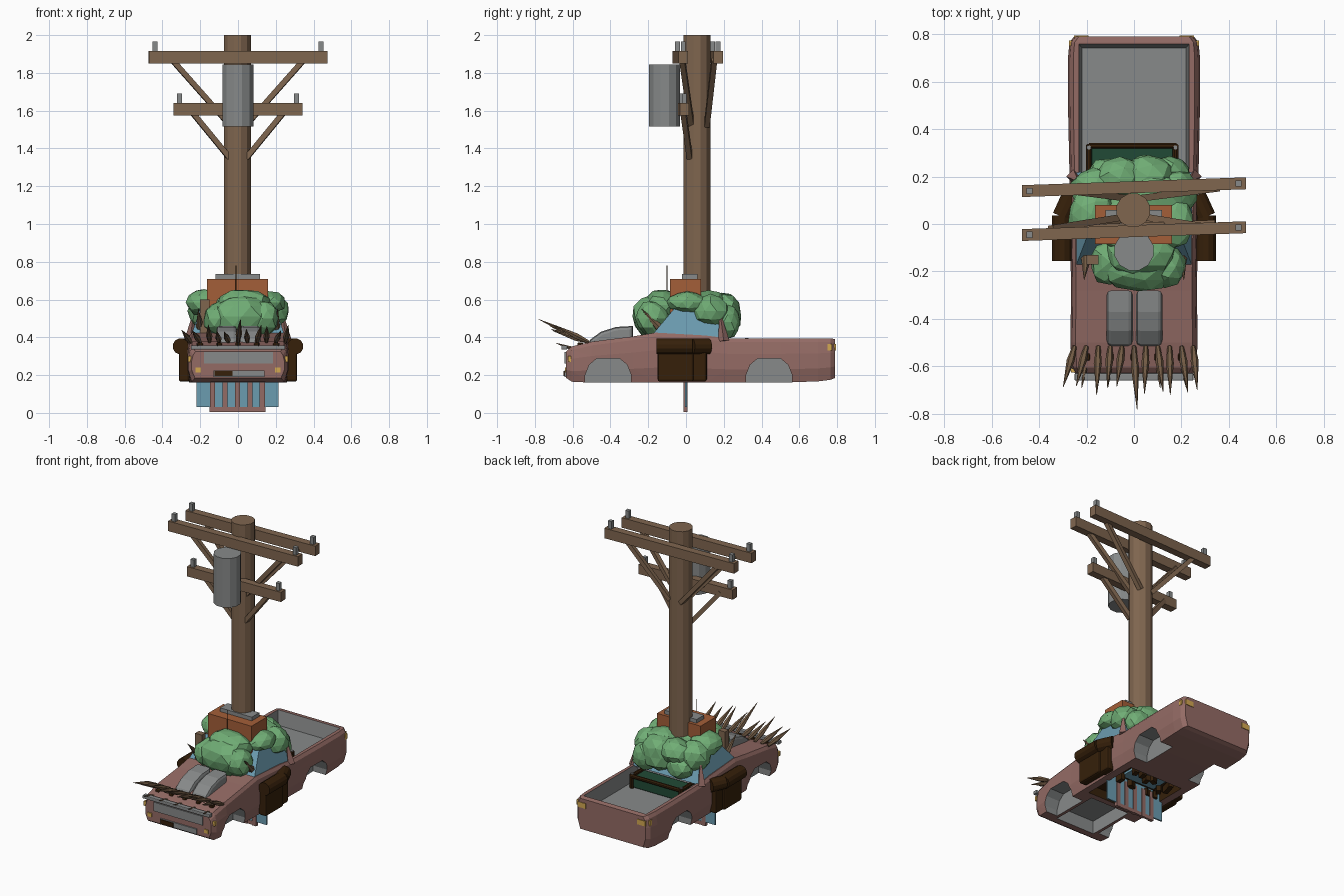
import bpy, bmesh, random
from math import pi, sin, radians
from mathutils import Vector, Matrix

random.seed(4)
cube = bpy.data.objects.get("Cube")
if cube:
    bpy.data.objects.remove(cube, do_unlink=True)


def material(name, *srgb):
    lin = [((c + 0.055) / 1.055) ** 2.4 for c in srgb] + [1]
    m = bpy.data.materials.new(name)
    m.use_nodes = True
    m.diffuse_color = lin
    m.node_tree.nodes["Principled BSDF"].inputs["Base Color"].default_value = lin
    return m


PINK = material("faded pink paint", .58, .42, .395)
WOOD = material("weathered wood", .50, .40, .31)
GREEN = material("leaf green", .44, .68, .46)
GREY = material("grey metal", .53, .54, .54)
BLUE = material("glass blue", .42, .61, .69)
LEATHER = material("dark brown leather", .21, .125, .04)
CLOTH = material("dark green cloth", .13, .29, .21)
CRATE = material("rust orange", .64, .37, .22)
LAMP = material("lamp yellow", .83, .66, .32)
SPIKE = material("dark wood", .45, .36, .27)


def finish(name, bm, *mats):
    bmesh.ops.recalc_face_normals(bm, faces=bm.faces)
    me = bpy.data.meshes.new(name)
    bm.to_mesh(me)
    bm.free()
    for m in mats:
        me.materials.append(m)
    ob = bpy.data.objects.new(name, me)
    bpy.context.collection.objects.link(ob)
    return ob


def box(name, lo, hi, mat, bevel=0, taper=1, yaw=0):
    bm = bmesh.new()
    lo, hi = Vector(lo), Vector(hi)
    bmesh.ops.create_cube(bm, size=1)
    for v in bm.verts:
        if v.co.z < 0:
            v.co.xy *= taper
        v.co = v.co * (hi - lo)
    if bevel:
        bmesh.ops.bevel(bm, geom=bm.edges[:], offset=bevel, segments=2, affect='EDGES', profile=.5)
    bm.transform(Matrix.Translation((lo + hi) / 2) @ Matrix.Rotation(radians(yaw), 4, 'Z'))
    return finish(name, bm, mat)


def rod(name, a, b, r1, mat, r2=None, n=12):
    a, b = Vector(a), Vector(b)
    d = b - a
    bm = bmesh.new()
    bmesh.ops.create_cone(bm, cap_ends=True, segments=n, radius1=r1,
                          radius2=r1 if r2 is None else r2, depth=d.length)
    turn = Matrix.Rotation(pi / n, 4, 'Z')
    bm.transform(Matrix.Translation((a + b) / 2) @ d.to_track_quat('Z', 'Y').to_matrix().to_4x4() @ turn)
    return finish(name, bm, mat)


def extrude_x(name, profile, x0, x1, mat, bevel=0):
    bm = bmesh.new()
    f = bm.faces.new([bm.verts.new((x0, y, z)) for y, z in profile])
    new = bmesh.ops.extrude_face_region(bm, geom=[f])["geom"]
    for v in new:
        if isinstance(v, bmesh.types.BMVert):
            v.co.x = x1
    if bevel:
        caps = [f] + [g for g in new if isinstance(g, bmesh.types.BMFace)]
        edges = {e for c in caps for e in c.edges}
        bmesh.ops.bevel(bm, geom=list(edges), offset=bevel, segments=2, affect='EDGES', profile=.5)
    return finish(name, bm, mat)


# Truck body lofted along its length: y, half width, bottom, top
stations = [(-.635, .245, .185, .325), (-.605, .262, .165, .352), (-.5, .268, .16, .377),
            (-.28, .265, .16, .405), (-.16, .267, .16, .425), (.1, .272, .16, .41),
            (.22, .272, .16, .395), (.5, .278, .16, .395), (.7, .278, .167, .395),
            (.765, .272, .175, .395), (.79, .252, .185, .39)]
bm = bmesh.new()
rings = []
for y, w, zb, zt in stations:
    h = zt - zb
    half = [(.93 * w, zb), (w, zb + .3 * h), (w, zb + .65 * h), (.97 * w, zt - .02), (.92 * w, zt)]
    pts = half + [(-x, z) for x, z in reversed(half)]
    rings.append([bm.verts.new((x, y, z)) for x, z in pts])
for a, b in zip(rings, rings[1:]):
    for i in range(len(a)):
        j = (i + 1) % len(a)
        bm.faces.new((a[i], a[j], b[j], b[i]))
bm.faces.new(rings[0])
bm.faces.new(rings[-1])
bmesh.ops.triangulate(bm, faces=bm.faces[:])
body = finish("truck_body", bm, PINK)

# Hollow out the wheel wells, bed, engine bay and cabin floor; no two cutters touch
cutters = []
well = [(-.122, .1), (-.122, .2), (-.1, .255), (-.06, .288), (.06, .288), (.1, .255), (.122, .2), (.122, .1)]
for y in (-.412, .44):
    for x0, x1 in ((.165, .4), (-.4, -.165)):
        cutters.append(extrude_x("wheel_cutter", [(y + a, z) for a, z in well], x0, x1, GREY))
cutters += [box("bed_cutter", (-.238, .17, .30), (.238, .765, .44), GREY, taper=.92),
            box("engine_cutter", (-.145, -.56, .1), (.145, -.23, .25), GREY),
            box("cabin_cutter", (-.2, -.19, .1), (.2, .21, .22), LEATHER)]
bpy.context.view_layer.objects.active = body
for c in cutters:
    c.hide_render = True
    mod = body.modifiers.new("cut", 'BOOLEAN')
    mod.operation, mod.solver, mod.object = 'DIFFERENCE', 'EXACT', c
    mod.material_mode = 'TRANSFER'
    bpy.ops.object.modifier_apply(modifier=mod.name)
for c in cutters:
    bpy.data.objects.remove(c, do_unlink=True)

# Cab with inset windows
bm = bmesh.new()
low = [bm.verts.new(p) for p in ((-.25, -.19, .4), (.25, -.19, .4), (.25, .22, .39), (-.25, .22, .39))]
top = [bm.verts.new(p) for p in ((-.2, -.06, .555), (.2, -.06, .555), (.2, .12, .555), (-.2, .12, .555))]
sides = [bm.faces.new((low[i], low[(i + 1) % 4], top[(i + 1) % 4], top[i])) for i in range(4)]
bm.faces.new(top)
bm.faces.new(low[::-1])
bmesh.ops.inset_individual(bm, faces=sides, thickness=.024, depth=0)
for f in sides:
    f.material_index = 1
finish("cab", bm, PINK, BLUE)

# Front end: trim, grille, plates, lamps
box("front_trim", (-.25, -.66, .335), (.25, -.628, .358), GREY, .005)
box("grille", (-.18, -.642, .262), (.185, -.63, .322), GREY)
box("front_bar", (-.13, -.643, .19), (.14, -.63, .225), GREY)
box("front_plate", (-.125, -.648, .195), (-.03, -.64, .222), LEATHER)
for s in (-1, 1):
    x = s * .21
    box("front_lamp", (x - .015, -.641, .215), (x + .015, -.63, .24), LAMP)
    x = s * .257
    box("side_lamp", (x - .008, -.625, .27), (x + .008, -.608, .30), LAMP)
    x = s * .255
    box("tail_lamp", (x - .018, .75, .33), (x + .018, .772, .365), LAMP)
    x = s * .222
    box("rear_lamp", (x - .03, .78, .33), (x + .03, .794, .365), LAMP)

# Hood scoops
scoop = [(-.52, .36), (-.505, .39), (-.45, .43), (-.37, .455), (-.28, .46), (-.28, .37)]
for x in (-.06, .064):
    extrude_x("hood_scoop", scoop, x - .055, x + .055, GREY, .018)

# Fan of spikes over the nose, each swelling before its point
for i in range(11):
    x = -.25 + i * .05
    reach = random.uniform(.14, .19) + (.06 if i == 5 else 0)
    base = Vector((x, -.515, .375))
    tip = Vector((x * 1.13 + random.uniform(-.02, .02), -.535 - reach, .385 + reach * random.uniform(.25, .5)))
    mid = base.lerp(tip, .35)
    rod("spike_root", base, mid, .009, SPIKE, .017, 6)
    rod("spike", mid, tip, .017, SPIKE, .001, 6)
    if i % 2:
        rod("short_spike", (x * 1.03, -.6, .34), (x * 1.1, -.69, .37), .012, SPIKE, .001, 6)
        box("hood_scrap", (x - .014, -.575, .352), (x + .014, -.545, .372), LEATHER, .005)
for s in (-1, 1):
    rod("cab_spike", (s * .2, -.13, .44), (s * .21, -.235, .55), .025, SPIKE, .001, 6)
    rod("cab_fin", (s * .255, .2, .38), (s * .235, .18, .53), .03, PINK, .003, 4)
box("cab_post", (-.2, -.17, .42), (-.15, -.13, .6), WOOD)

# Armchair sides used as doors, turning inward at the rear
for s in (-1, 1):
    x = s * .285
    box("chair_side", (x - .028, -.15, .165), (x + .028, .04, .35), LEATHER, .012)
    x = s * .272
    box("chair_side_rear", (x - .028, .02, .165), (x + .028, .11, .35), LEATHER, .012)
    x = s * .303
    rod("chair_roll", (x, -.155, .352), (x, .035, .352), .043, LEATHER)
    rod("chair_roll_rear", (x, .03, .352), (s * .262, .12, .352), .043, LEATHER)

# Sofa behind the cab
box("sofa_cushion", (-.18, .2, .3), (.17, .325, .375), CLOTH, .01)
rod("sofa_rail", (-.19, .33, .38), (.18, .33, .38), .013, LEATHER, n=8)
for x in (-.19, .175):
    rod("sofa_arm", (x, .2, .38), (x, .33, .38), .013, LEATHER, n=8)
    rod("sofa_leg", (x, .325, .3), (x, .325, .39), .014, LEATHER, n=8)
    rod("sofa_knob", (x, .322, .385), (x, .322, .397), .01, GREY, n=8)

# Shrubbery: centre and radii of each clump
clumps = [(.02, -.19, .51, .17, .10, .12), (-.10, -.16, .50, .09, .10, .09),
          (.13, -.18, .50, .09, .09, .10), (.03, -.12, .57, .15, .11, .09),
          (-.18, .04, .585, .10, .11, .075), (-.17, .14, .54, .10, .10, .10),
          (.18, .13, .54, .09, .10, .09), (.06, .20, .52, .12, .10, .12),
          (-.06, .19, .55, .11, .09, .09), (.08, .12, .58, .12, .11, .07),
          (.16, .01, .585, .10, .11, .06), (0, 0, .58, .17, .14, .07),
          (-.10, .21, .47, .10, .07, .08), (.15, .22, .48, .09, .07, .09)]
for x, y, z, *radii in clumps:
    bm = bmesh.new()
    bmesh.ops.create_icosphere(bm, subdivisions=2, radius=1)
    for v in bm.verts:
        v.co *= random.uniform(.9, 1.05)
        v.co = Vector((x, y, z)) + v.co * Vector(radii)
    finish("bush", bm, GREEN)

# Crate, its lid plate and the aerial
box("crate", (-.165, -.085, .5), (.16, .08, .71), CRATE)
box("crate_plate", (-.12, -.02, .7), (.117, .06, .735), GREY)
rod("aerial", (-.01, -.1, .55), (-.01, -.1, .78), .003, LEATHER, n=6)

# Utility pole with cross arms, braces and insulators
rod("pole", (-.003, .058, .4), (-.003, .058, 2), .073, WOOD)


def cross_arm(y, z0, z1, reach, peg, yaw):
    box("cross_arm", (-reach, y - .025, z0), (reach, y + .025, z1), WOOD, yaw=yaw)
    for s in (-1, 1):
        x, py = s * peg, y + s * peg * sin(radians(yaw))
        box("insulator", (x - .013, py - .013, z1), (x + .013, py + .013, z1 + .05), GREY)


cross_arm(.155, 1.85, 1.917, .472, .44, 2)
cross_arm(-.03, 1.85, 1.917, .472, .44, 2)
cross_arm(-.02, 1.575, 1.64, .342, .31, 2)
for s in (-1, 1):
    for start, end in (((s * .35, .15, 1.87), (s * .04, .11, 1.52)),
                       ((s * .35, -.02, 1.87), (s * .04, .03, 1.52)),
                       ((s * .25, -.015, 1.6), (s * .045, .02, 1.35))):
        rod("brace", start, end, .02, WOOD, n=4)
rod("transformer", (0, -.113, 1.515), (0, -.113, 1.845), .085, GREY)

# Hanging strips and scraps beneath the cabin
box("hanging_sheet", (-.22, -.006, .03), (.215, .004, .22), BLUE)
box("hanging_hem", (-.15, -.008, .005), (.145, .006, .03), PINK)
for i in range(5):
    x = -.135 + i * .066
    box("hanging_slat", (x - .014, -.014, .005), (x + .014, .008, .2), PINK)
box("floor_pane", (-.12, .04, .2), (.13, .17, .215), BLUE)
for i in range(14):
    x, y = random.uniform(-.18, .18), random.uniform(-.17, .18)
    box("floor_scrap", (x - .025, y - .015, .165), (x + .025, y + .015, .21), LEATHER,
        yaw=random.uniform(0, 90))
